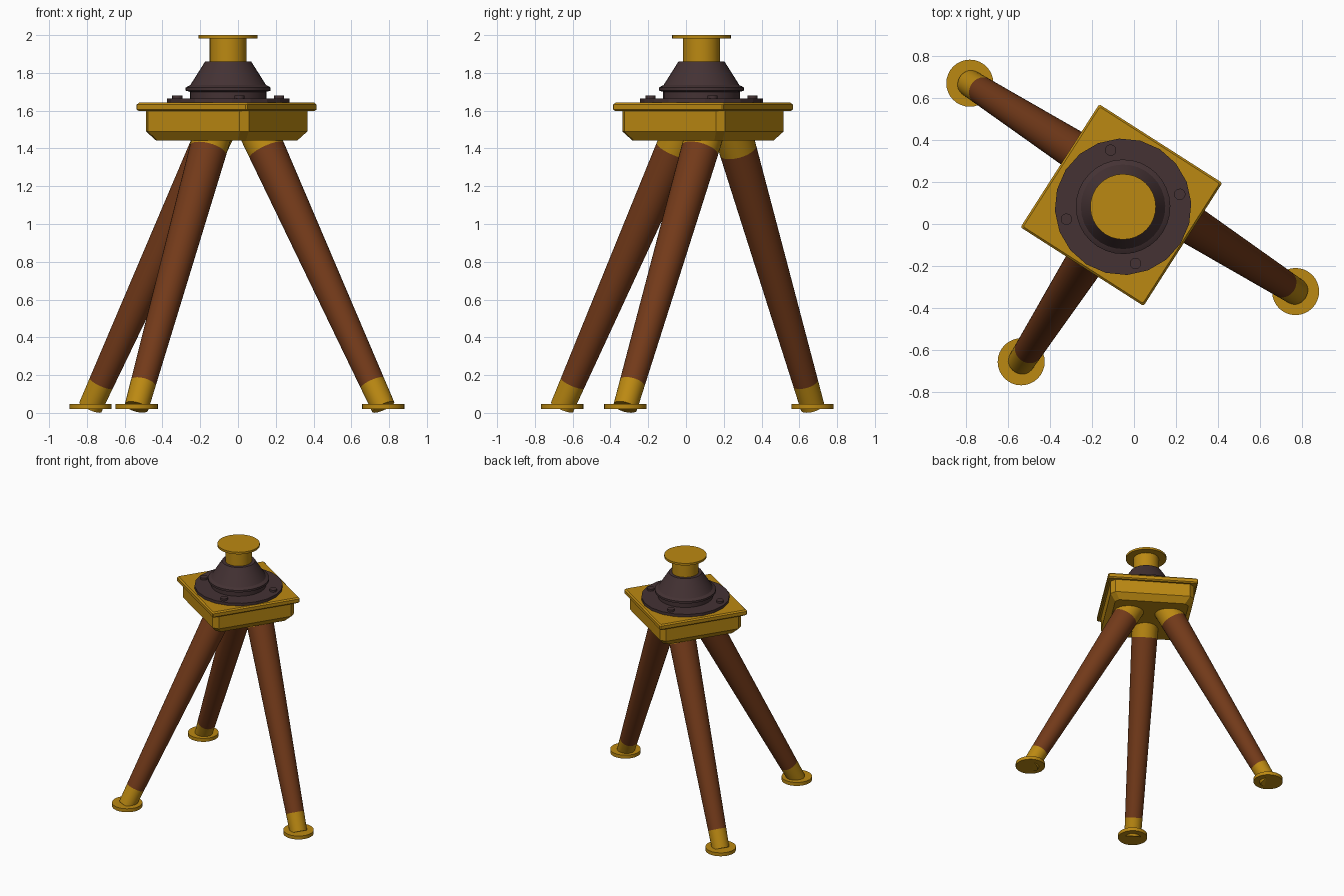
import bpy, bmesh, math
from mathutils import Vector, Matrix

if "Cube" in bpy.data.objects:
    bpy.data.objects.remove(bpy.data.objects["Cube"])

ANG = math.radians(-32.6)          # turn of the whole stand about z
C = Vector((-0.06, 0.09, 0))       # centre of the square head
HUB = Vector((-0.052, 0.082, 0))   # centre of the round mount
TURN = Matrix.Rotation(ANG, 4, 'Z')


def material(name, rgb):
    m = bpy.data.materials.new(name)
    m.diffuse_color = (*rgb, 1)
    m.use_nodes = True
    m.node_tree.nodes["Principled BSDF"].inputs["Base Color"].default_value = m.diffuse_color
    return m


GOLD = material("brass", (0.5, 0.25, 0.006))
WOOD = material("wood", (0.17, 0.042, 0.01))
DARK = material("dark_metal", (0.058, 0.032, 0.034))


def rings_object(name, rings, mat, matrix, smooth=True):
    """Skin a stack of equal-sized point rings and cap both ends."""
    bm = bmesh.new()
    vs = [[bm.verts.new(p) for p in ring] for ring in rings]
    n = len(rings[0])
    for a, b in zip(vs, vs[1:]):
        for i in range(n):
            j = (i + 1) % n
            bm.faces.new((a[i], a[j], b[j], b[i]))
    bm.faces.new(vs[0][::-1])
    bm.faces.new(vs[-1])
    bmesh.ops.recalc_face_normals(bm, faces=bm.faces[:])
    me = bpy.data.meshes.new(name)
    bm.to_mesh(me)
    bm.free()
    me.materials.append(mat)
    ob = bpy.data.objects.new(name, me)
    ob.matrix_world = matrix
    bpy.context.collection.objects.link(ob)
    if smooth:
        bpy.ops.object.select_all(action='DESELECT')
        ob.select_set(True)
        bpy.context.view_layer.objects.active = ob
        bpy.ops.object.shade_smooth_by_angle(angle=math.radians(30))
    return ob


def lathe(name, profile, mat, matrix, n=32, smooth=True):
    """Revolve (radius, z) points about local z."""
    rings = [[(r * math.cos(math.tau * i / n), r * math.sin(math.tau * i / n), z)
              for i in range(n)] for r, z in profile]
    return rings_object(name, rings, mat, matrix, smooth)


def block(name, profile, mat):
    """Square with cut corners; profile of (half width, corner cut, z)."""
    rings = [[(h, c - h, z), (h, h - c, z), (h - c, h, z), (c - h, h, z),
              (-h, h - c, z), (-h, c - h, z), (c - h, -h, z), (h - c, -h, z)]
             for h, c, z in profile]
    return rings_object(name, rings, mat, Matrix.Translation(C) @ TURN, False)


# Square head: body with chamfered underside, bevelled top plate
block("head_body", [(0.283, 0.03, 1.443), (0.323, 0.035, 1.49), (0.323, 0.035, 1.605)], GOLD)
block("top_plate", [(0.338, 0.006, 1.597), (0.3475, 0.007, 1.606),
                    (0.3475, 0.007, 1.632), (0.338, 0.006, 1.642)], GOLD)

# Round mount: flange, bolts, flared housing, post and cap
hub = Matrix.Translation(HUB) @ TURN
lathe("flange", [(0.325, 1.635), (0.325, 1.664)], DARK, hub, 20, False)
for k in range(4):
    a = math.radians(45 + 90 * k)
    lathe(f"flange_bolt_{k + 1}", [(0.027, 1.66), (0.027, 1.68)], DARK,
          hub @ Matrix.Translation((0.276 * math.cos(a), 0.276 * math.sin(a), 0)), 16)
lathe("housing", [(0.203, 1.66), (0.203, 1.70), (0.225, 1.706), (0.225, 1.722), (0.212, 1.73),
                  (0.201, 1.735), (0.160, 1.80), (0.122, 1.86)], DARK, hub)
lathe("post", [(0.098, 1.85), (0.098, 1.985)], GOLD, hub)
lathe("post_cap", [(0.156, 1.983), (0.156, 2.0)], GOLD, hub)

# Three tapered legs: (name, lower end, upper end) in the head's own directions
LEGS = [("left_leg", (-0.92, 0.1), (-0.177, 0.1)),
        ("right_leg", (0.92, 0.1), (0.177, 0.1)),
        ("front_leg", (0.0, -0.885), (0.0, -0.173))]
for name, foot, top in LEGS:
    lo = C + TURN @ Vector((*foot, 0.031))
    hi = C + TURN @ Vector((*top, 1.41))
    axis = hi - lo
    frame = Matrix.Translation(lo) @ axis.to_track_quat('Z', 'Y').to_matrix().to_4x4()
    per_z = axis.length / axis.z

    def ring(z):
        """Radius and distance along the axis at height z."""
        return (0.064 + (z - 0.031) / 1.379 * 0.036, (z - 0.031) * per_z)

    lathe(name + "_ferrule", [ring(0.031), ring(0.158)], GOLD, frame)
    lathe(name + "_shaft", [ring(0.158), ring(1.39)], WOOD, frame)
    lathe(name + "_collar", [ring(1.39), ring(1.51)], GOLD, frame)
    lathe(name + "_foot", [(0.112, 0.02), (0.112, 0.048)], GOLD,
          Matrix.Translation((lo.x, lo.y, 0)))
